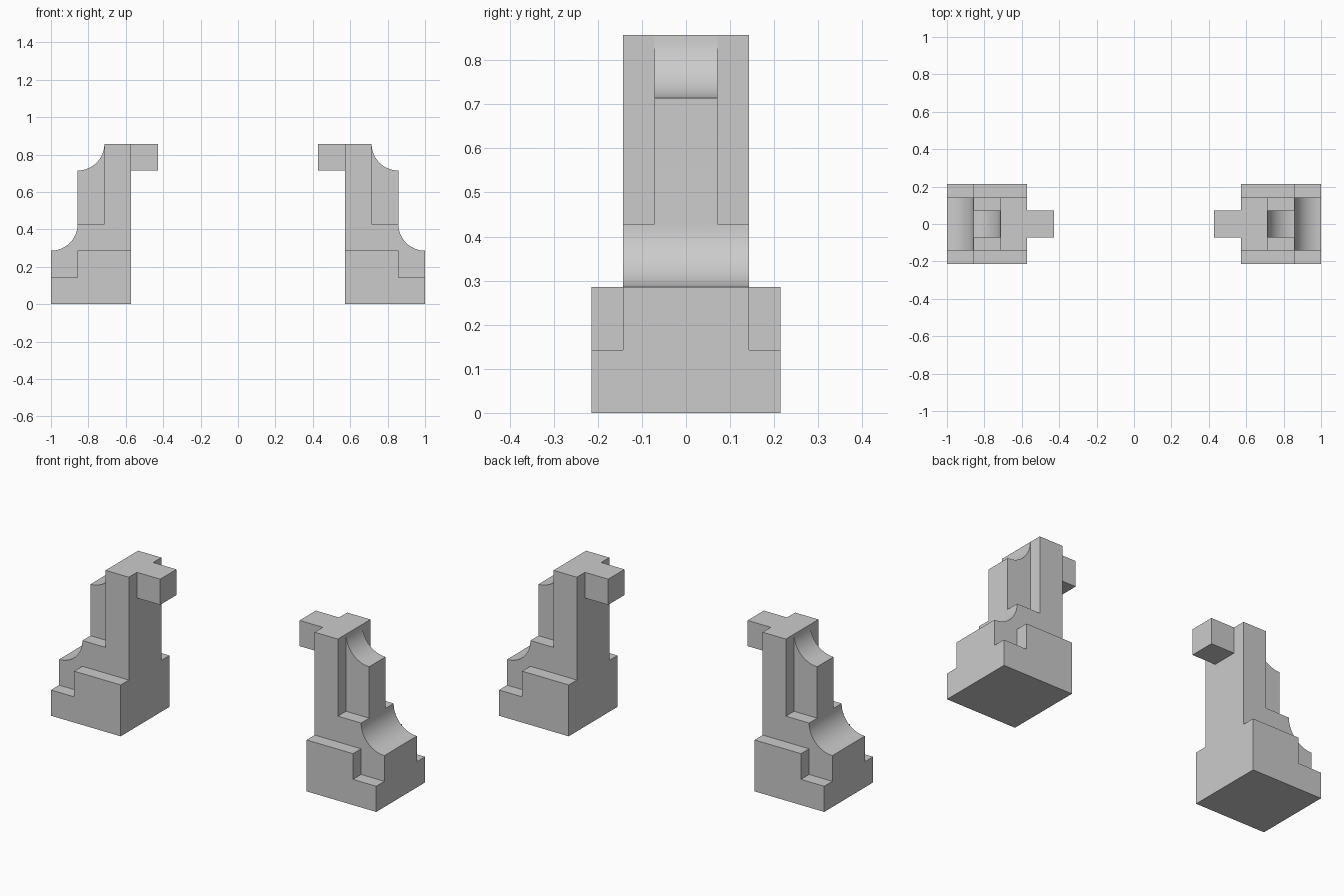
import bpy, bmesh, math

if "Cube" in bpy.data.objects:
    bpy.data.objects.remove(bpy.data.objects["Cube"])

U = 1 / 7  # the whole design sits on a grid of sevenths


def arc(cx, cz, steps=16):
    """Concave unit quarter circle from (cx, cz-1) up to (cx-1, cz)."""
    return [(cx - math.sin(a), cz - math.cos(a))
            for a in (i * math.pi / 2 / steps for i in range(steps + 1))]


def slab(name, profile, half_width):
    """Extrude an x/z profile across y, centred on y = 0."""
    bm = bmesh.new()
    face = bm.faces.new([bm.verts.new((x * U, -half_width * U, z * U)) for x, z in profile])
    ext = bmesh.ops.extrude_face_region(bm, geom=[face])
    verts = [v for v in ext["geom"] if isinstance(v, bmesh.types.BMVert)]
    bmesh.ops.translate(bm, verts=verts, vec=(0, 2 * half_width * U, 0))
    bmesh.ops.recalc_face_normals(bm, faces=bm.faces[:])
    mesh = bpy.data.meshes.new(name)
    bm.to_mesh(mesh)
    bm.free()
    obj = bpy.data.objects.new(name, mesh)
    bpy.context.collection.objects.link(obj)
    return obj


def activate(obj):
    bpy.ops.object.select_all(action='DESELECT')
    obj.select_set(True)
    bpy.context.view_layer.objects.active = obj


# Wide stepped base
pillars = slab("stepped_pillars", [(4, 0), (7, 0), (7, 1), (6, 1), (6, 2), (4, 2)], 1.5)

# Column with a scooped foot
column = slab("column", [(4, 0.5), (7, 0.5)] + arc(7, 3) + [(5, 3), (5, 6), (4, 6)], 1)

# Narrow outer rib with a scooped top, plus the inner bracket
rib = slab("rib_and_bracket",
           [(4.5, 2.5), (6, 2.5)] + arc(6, 6) + [(3, 6), (3, 5), (4.5, 5)], 0.5)

# Fuse the layers into one clean solid
activate(pillars)
for part in (column, rib):
    mod = pillars.modifiers.new("fuse", 'BOOLEAN')
    mod.operation = 'UNION'
    mod.solver = 'EXACT'
    mod.object = part
    bpy.ops.object.modifier_apply(modifier=mod.name)
    bpy.data.objects.remove(part, do_unlink=True)

# Matching pillar on the other side
mirror = pillars.modifiers.new("mirror", 'MIRROR')
mirror.use_axis = (True, False, False)
mirror.use_mirror_merge = False
bpy.ops.object.modifier_apply(modifier=mirror.name)
bpy.ops.object.shade_smooth_by_angle(angle=math.radians(30))
